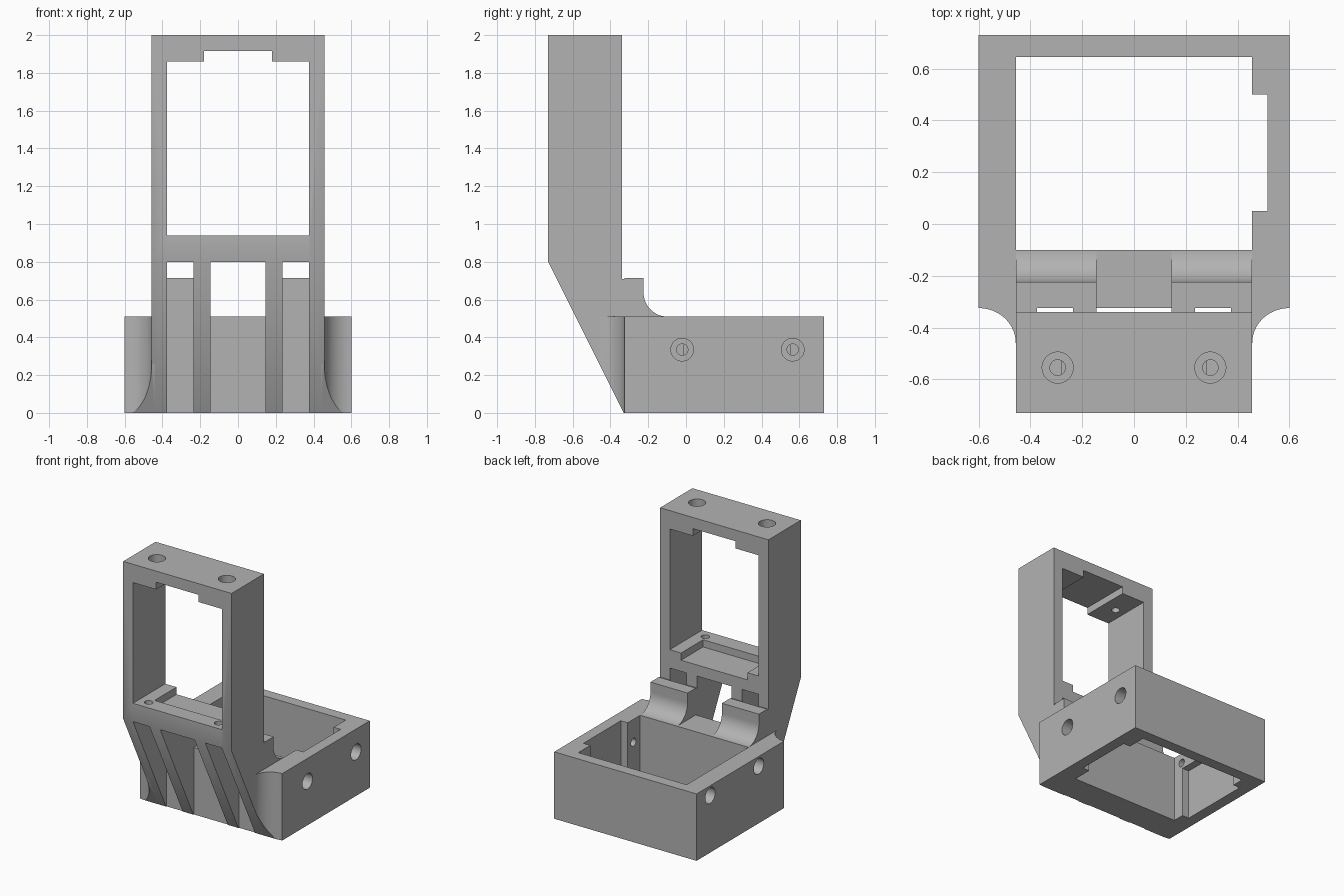
import bpy, bmesh, math
from mathutils import Vector

cube = bpy.data.objects.get("Cube")
if cube:
    bpy.data.objects.remove(cube, do_unlink=True)

grey = bpy.data.materials.new("plain_grey")
grey.use_nodes = True
grey.diffuse_color = (0.45, 0.45, 0.45, 1)
grey.node_tree.nodes["Principled BSDF"].inputs["Base Color"].default_value = (0.45, 0.45, 0.45, 1)


def make_object(name, bm):
    bmesh.ops.recalc_face_normals(bm, faces=bm.faces)
    mesh = bpy.data.meshes.new(name)
    bm.to_mesh(mesh)
    bm.free()
    mesh.materials.append(grey)
    obj = bpy.data.objects.new(name, mesh)
    bpy.context.collection.objects.link(obj)
    return obj


def prism(points, direction):
    """Close a flat outline and sweep it along a direction."""
    bm = bmesh.new()
    face = bm.faces.new([bm.verts.new(p) for p in points])
    out = bmesh.ops.extrude_face_region(bm, geom=[face])
    verts = [v for v in out["geom"] if isinstance(v, bmesh.types.BMVert)]
    bmesh.ops.translate(bm, verts=verts, vec=direction)
    return bm


def block(name, x, y, z):
    outline = [(x[0], y[0], z[0]), (x[1], y[0], z[0]), (x[1], y[1], z[0]), (x[0], y[1], z[0])]
    return make_object(name, prism(outline, (0, 0, z[1] - z[0])))


def rod(start, direction, radius, length):
    """Cylinder cutter starting at a point."""
    bm = bmesh.new()
    bmesh.ops.create_cone(bm, cap_ends=True, segments=40, radius1=radius,
                          radius2=radius, depth=length)
    d = Vector(direction)
    bmesh.ops.transform(bm, verts=bm.verts, matrix=d.to_track_quat('Z', 'Y').to_matrix().to_4x4())
    bmesh.ops.translate(bm, verts=bm.verts, vec=Vector(start) + d * length / 2)
    return make_object("cutter", bm)


def screw_hole(surface, inward):
    """Wide counterbore and a narrow through hole."""
    start = Vector(surface) - Vector(inward) * 0.03
    return [rod(start, inward, 0.06, 0.11), rod(start, inward, 0.03, 0.24)]


def cut(obj, cutters):
    bpy.context.view_layer.objects.active = obj
    for c in cutters:
        c.hide_render = True
        mod = obj.modifiers.new("cut", 'BOOLEAN')
        mod.operation = 'DIFFERENCE'
        mod.solver = 'EXACT'
        mod.object = c
        bpy.ops.object.modifier_apply(modifier=mod.name)
        bpy.data.objects.remove(c, do_unlink=True)


def smooth(obj):
    bpy.ops.object.select_all(action='DESELECT')
    obj.select_set(True)
    bpy.context.view_layer.objects.active = obj
    bpy.ops.object.shade_smooth_by_angle(angle=math.radians(30))


W = 0.457       # half width of the upright
FRONT = -0.325  # front wall of the base

# Base frame: open box with a notch on one wall and a lipped recess on the other
base = block("base_frame", (-0.6, 0.6), (FRONT, 0.73), (0, 0.51))
cutters = [
    block("cutter", (-W, W), (-0.1, 0.645), (-0.1, 0.7)),
    block("cutter", (0.4, 0.515), (0.05, 0.5), (-0.1, 0.7)),
    block("cutter", (-0.515, -0.4), (-0.01, 0.55), (-0.1, 0.385)),
]
for y in (-0.02, 0.565):
    cutters += screw_hole((0.6, y, 0.335), (-1, 0, 0))
    cutters += screw_hole((-0.6, y, 0.435), (1, 0, 0))
cut(base, cutters)
smooth(base)

# Upright frame with sloped legs
side = [(-0.34, 2), (-0.34, 0.71), (-0.31, 0.71), (-0.31, 0), (-0.33, 0), (-0.73, 0.8), (-0.73, 2)]
upright = make_object("upright_frame", prism([(-W, y, z) for y, z in side], (2 * W, 0, 0)))
cutters = [
    block("cutter", (-0.375, 0.375), (-1, 0), (0.94, 1.86)),
    block("cutter", (-0.18, 0.18), (-1, 0), (1.8, 1.915)),
    block("cutter", (-0.28, 0.28), (-0.605, 0), (0.885, 1)),
]
# Channels that leave the ribs standing
for x in ((-0.375, -0.235), (-0.145, 0.145), (0.235, 0.375)):
    cutters.append(block("cutter", x, (-1, 0), (-0.2, 0.8)))
for x in (-0.295, 0.295):
    cutters += screw_hole((x, -0.555, 2), (0, 0, -1))
    cutters += screw_hole((x, -0.655, 0.8), (0, 0, 1))
cut(upright, cutters)
smooth(upright)

# Curved rear supports and side fillets, mirrored
STEPS = 20
arc = [math.radians(90) * i / STEPS for i in range(STEPS + 1)]
for s, label in ((1, "left"), (-1, "right")):
    outline = [(FRONT, 0.49), (FRONT, 0.715), (-0.225, 0.715)]
    outline += [(-0.1 - 0.125 * math.cos(a), 0.64 - 0.13 * math.sin(a)) for a in arc]
    outline += [(-0.1, 0.49)]
    support = make_object(label + "_rear_support",
                          prism([(s * 0.145, y, z) for y, z in outline], (s * (W - 0.145), 0, 0)))
    smooth(support)

    outline = [(0.44, -0.31), (0.6, -0.31)]
    outline += [(0.6 - (0.6 - W) * math.sin(a), -0.46 + 0.135 * math.cos(a)) for a in arc]
    outline += [(0.44, -0.46)]
    bm = prism([(s * x, y, 0) for x, y in outline], (0, 0, 0.51))
    out = bmesh.ops.bisect_plane(bm, geom=bm.verts[:] + bm.edges[:] + bm.faces[:],
                                 plane_co=(0, -0.33, 0), plane_no=(0, -0.8, -0.4),
                                 clear_outer=True)
    edges = [e for e in out["geom_cut"] if isinstance(e, bmesh.types.BMEdge)]
    bmesh.ops.holes_fill(bm, edges=edges)
    smooth(make_object(label + "_side_fillet", bm))
